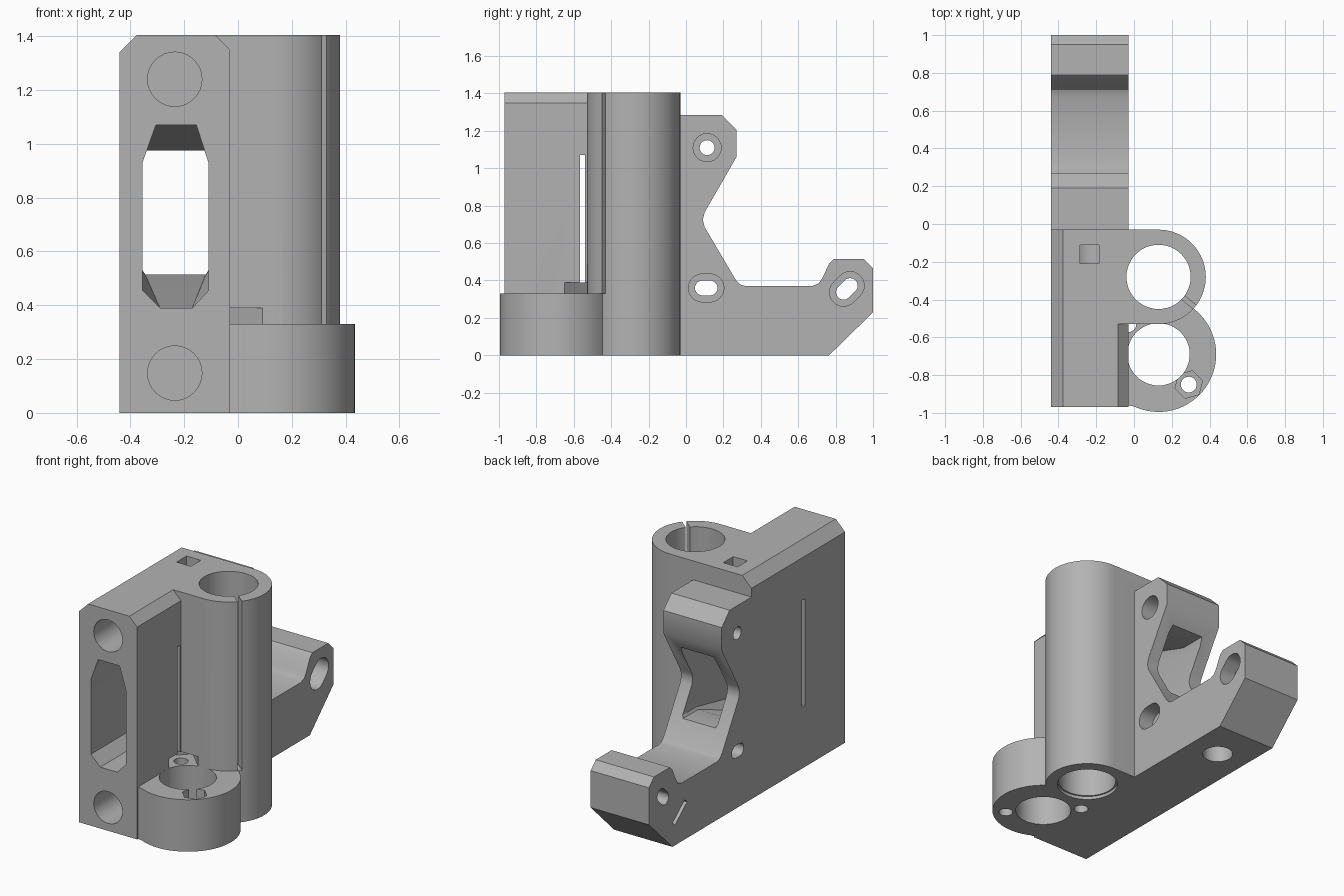
import bpy, bmesh, math
from math import sin, cos, pi, radians
from mathutils import Vector

cube = bpy.data.objects.get("Cube")
if cube:
    bpy.data.objects.remove(cube, do_unlink=True)

grey = bpy.data.materials.new("grey_plastic")
grey.use_nodes = True
grey.diffuse_color = (0.45, 0.45, 0.45, 1)
grey.node_tree.nodes["Principled BSDF"].inputs["Base Color"].default_value = grey.diffuse_color


# Maps profile coordinates (u, v) and a depth w to space for each extrusion axis
AXES = {"x": lambda u, v, w: (w, u, v),
        "y": lambda u, v, w: (u, w, v),
        "z": lambda u, v, w: (u, v, w)}


def loft(name, axis, sections):
    """Solid through matching profiles, given as (depth, points)."""
    bm = bmesh.new()
    rings = [[bm.verts.new(AXES[axis](u, v, w)) for u, v in pts] for w, pts in sections]
    n = len(rings[0])
    bm.faces.new(rings[0])
    bm.faces.new(rings[-1])
    for a, b in zip(rings, rings[1:]):
        for i in range(n):
            bm.faces.new((a[i], a[(i + 1) % n], b[(i + 1) % n], b[i]))
    bmesh.ops.recalc_face_normals(bm, faces=bm.faces)
    mesh = bpy.data.meshes.new(name)
    bm.to_mesh(mesh)
    bm.free()
    mesh.materials.append(grey)
    ob = bpy.data.objects.new(name, mesh)
    bpy.context.collection.objects.link(ob)
    return ob


def prism(name, axis, pts, lo, hi):
    return loft(name, axis, [(lo, pts), (hi, pts)])


def arc(cx, cy, r, start=0, end=360, n=48):
    full = end - start == 360
    steps = n if full else n + 1
    angles = [radians(start + (end - start) * i / n) for i in range(steps)]
    return [(cx + r * cos(a), cy + r * sin(a)) for a in angles]


def rect(cx, cy, w, h, turn=0):
    a = radians(turn)
    corners = [(-w / 2, -h / 2), (w / 2, -h / 2), (w / 2, h / 2), (-w / 2, h / 2)]
    return [(cx + u * cos(a) - v * sin(a), cy + u * sin(a) + v * cos(a)) for u, v in corners]


def slot(cx, cy, r, half, turn):
    a = radians(turn)
    dx, dy = half * cos(a), half * sin(a)
    return (arc(cx + dx, cy + dy, r, turn - 90, turn + 90, 12)
            + arc(cx - dx, cy - dy, r, turn + 90, turn + 270, 12))


def combine(base, other, operation):
    mod = base.modifiers.new(operation, "BOOLEAN")
    mod.operation = operation
    mod.solver = "EXACT"
    mod.object = other
    other.hide_render = True
    bpy.context.view_layer.objects.active = base
    bpy.ops.object.modifier_apply(modifier=mod.name)
    bpy.data.objects.remove(other, do_unlink=True)


L, R = -0.44, -0.03          # sides of the block
FRONT, BACK, TOP = -0.97, -0.03, 1.405
ROD = (0.13, -0.28)          # smooth rod axis
NUT = (0.13, -0.69)          # lead nut axis
MID = -0.235                 # belt axis

# Block with the rod sleeve
body = prism("carriage_end", "z",
             [(L, FRONT), (R, FRONT), (R, -0.53)] + arc(*ROD, 0.25, -90, 90, 40) + [(L, BACK)],
             0, TOP)

# Nut holder at the foot
holder = prism("nut_holder", "z",
               [(-0.2, -0.4), (-0.2, -0.96), (R, -0.96)] + arc(*NUT, 0.305, -115, 90, 44)
               + [(0.13, -0.4)], 0, 0.33)
combine(body, holder, "UNION")

# Rear mounting arm
arm_profile = [(-0.2, 0), (0.765, 0), (1, 0.23), (1, 0.465), (0.95, 0.515), (0.79, 0.515),
               (0.765, 0.49), (0.73, 0.415), (0.71, 0.385), (0.675, 0.37), (0.32, 0.37),
               (0.29, 0.378), (0.265, 0.405), (0.1, 0.685), (0.09, 0.725), (0.1, 0.765),
               (0.27, 1.06), (0.27, 1.205), (0.19, 1.285), (-0.2, 1.285)]
combine(body, prism("mounting_arm", "x", arm_profile, L, R), "UNION")

cutters = []


def cut(*args):
    cutters.append(prism("cutter", *args))


# Top chamfers
c = 0.065
cut("y", [(L - 0.1, TOP - c - 0.1), (L + c + 0.1, TOP + 0.1), (L - 0.1, TOP + 0.1)], -1.1, 0.0)
d = 0.055
cut("y", [(R + 0.1, TOP - d - 0.1), (R + 0.1, TOP + 0.1), (R - d - 0.1, TOP + 0.1)], -1.1, -0.53)

# Rod bore with rims, nut bore
cut("z", arc(*ROD, 0.17), -0.1, 1.6)
cut("z", arc(*ROD, 0.18), -0.1, 0.02)
cut("z", arc(*NUT, 0.165), -0.1, 0.331)

# Clamp slit in the rod sleeve
a = radians(-40)
cut("z", rect(ROD[0] + 0.22 * cos(a), ROD[1] + 0.22 * sin(a), 0.14, 0.025, -40), 0.33, 1.6)

# Nut screws: through holes, hex pocket and the relief under the sleeve
for x, y in ((0.29, -0.85), (-0.03, -0.53)):
    cut("z", arc(x, y, 0.042, n=24), -0.1, 0.36)
cut("z", arc(0.29, -0.85, 0.075, 15, 375, 6), 0.23, 0.4)
cut("z", rect(-0.03, -0.53, 0.17, 0.17, 45), 0.33, 0.39)

# Blind cross rod holes and the square inspection opening
for z in (1.24, 0.148):
    cut("y", arc(MID, z, 0.101, n=32), -1.1, -0.1)
cut("z", rect(MID, -0.16, 0.1, 0.1), 1.24, 1.6)

# Belt window, narrowing towards the back
xa, xb = -0.355, -0.11
front_win = [(-0.29, 0.39), (-0.17, 0.39), (xb, 0.455), (xb, 0.93),
             (-0.155, 1.07), (-0.305, 1.07), (xa, 0.93), (xa, 0.455)]
back_win = [(xa + 0.01, 0.515), (xb - 0.01, 0.515), (xb, 0.53), (xb, 0.93),
            (xb - 0.01, 0.975), (xa + 0.01, 0.975), (xa, 0.93), (xa, 0.53)]
cutters.append(loft("cutter", "y", [(-1.1, front_win), (-0.3, front_win),
                                    (0.05, back_win), (0.3, back_win)]))

# Thin relief slit across the block
cut("x", rect(-0.553, 0.73, 0.027, 0.68), -0.6, 0.0)

# Arm screw holes with recesses on the inner side
for y, z, half, turn in ((0.113, 1.11, 0, 0), (0.108, 0.36, 0.02, 0), (0.86, 0.355, 0.025, 45)):
    cut("x", slot(y, z, 0.04, half, turn) if half else arc(y, z, 0.04, n=24), -0.6, 0.1)
    cut("x", slot(y, z, 0.075, half, turn) if half else arc(y, z, 0.075, n=24), -0.13, 0.1)

# Tensioner hole below the arm and the nut slit beside it
cut("z", arc(MID, 0.5, 0.09, n=32), -0.1, 0.2)
cut("x", rect(0.69, 0.19, 0.16, 0.03, -40), -0.6, -0.36)

for cutter in cutters:
    combine(body, cutter, "DIFFERENCE")

bpy.ops.object.select_all(action="DESELECT")
body.select_set(True)
bpy.context.view_layer.objects.active = body
bpy.ops.object.shade_smooth_by_angle(angle=radians(30))
